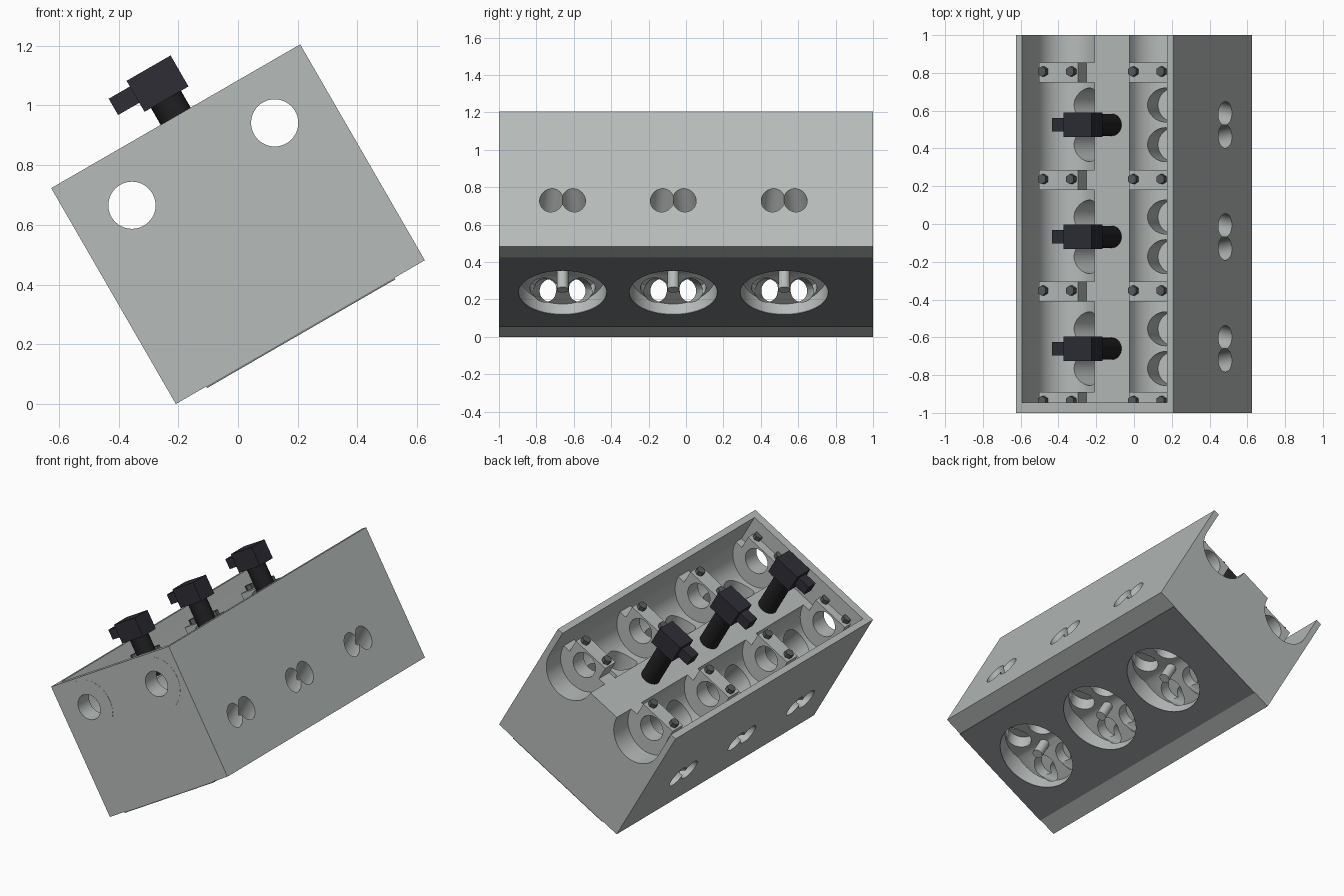
import bpy, bmesh, math
from mathutils import Matrix, Vector

if "Cube" in bpy.data.objects:
    bpy.data.objects.remove(bpy.data.objects["Cube"])

# Local frame: x across the head, y along it, z up; everything is tilted 30 degrees at the end
TILT = Matrix.Translation((0.2088, 0, 0.2408)) @ Matrix.Rotation(math.radians(-30), 4, 'Y')
W, H = 0.4815, 0.835               # half width, height
CAM_X, CAM_Z = 0.276, 0.65         # cam axes and deck height
CHANNEL_R, BORE_R = 0.168, 0.079
CYLINDERS = (-0.66, -0.068, 0.525)
BEARINGS = (-0.942, -0.3575, 0.2325, 0.8025)


def material(name, rgb):
    m = bpy.data.materials.new(name)
    m.diffuse_color = (*rgb, 1)
    m.use_nodes = True
    m.node_tree.nodes["Principled BSDF"].inputs["Base Color"].default_value = m.diffuse_color
    return m


ALUMINIUM = material("cast_aluminium", (0.47, 0.50, 0.49))
GASKET = material("gasket_grey", (0.19, 0.20, 0.205))
BOLT = material("bolt_grey", (0.10, 0.105, 0.11))
PLASTIC = material("coil_plastic", (0.026, 0.026, 0.036))
RUBBER = material("rubber_black", (0.014, 0.014, 0.016))


def make(name, bm, mat):
    bmesh.ops.recalc_face_normals(bm, faces=bm.faces)
    me = bpy.data.meshes.new(name)
    bm.to_mesh(me)
    bm.free()
    me.materials.append(mat)
    ob = bpy.data.objects.new(name, me)
    bpy.context.collection.objects.link(ob)
    return ob


def box(bm, x0, x1, y0, y1, z0, z1):
    mat = Matrix.Translation(((x0 + x1) / 2, (y0 + y1) / 2, (z0 + z1) / 2))
    bmesh.ops.create_cube(bm, size=1, matrix=mat @ Matrix.Diagonal((x1 - x0, y1 - y0, z1 - z0, 1)))


def rod(bm, a, b, r, n=32):
    a, b = Vector(a), Vector(b)
    mat = Matrix.Translation((a + b) / 2) @ (b - a).to_track_quat('Z', 'Y').to_matrix().to_4x4()
    bmesh.ops.create_cone(bm, cap_ends=True, segments=n, radius1=r, radius2=r,
                          depth=(b - a).length, matrix=mat)


def prism(bm, pts, y0, y1):
    face = bm.faces.new([bm.verts.new((x, y0, z)) for x, z in pts])
    ext = bmesh.ops.extrude_face_region(bm, geom=[face])['geom']
    bmesh.ops.translate(bm, vec=(0, y1 - y0, 0), verts=[v for v in ext if isinstance(v, bmesh.types.BMVert)])


def lower_arc(cx, r, n=24):
    return [(cx - r * math.cos(math.pi * i / n), CAM_Z - r * math.sin(math.pi * i / n)) for i in range(n + 1)]


cutters = bpy.data.collections.new("cutters")
bpy.context.scene.collection.children.link(cutters)


def cutter(bm):
    ob = make("cutter", bm, ALUMINIUM)
    bpy.context.collection.objects.unlink(ob)
    cutters.objects.link(ob)
    ob.hide_render = True
    return ob


def cut(ob, tools):
    bpy.context.view_layer.objects.active = ob
    for t in tools:
        mod = ob.modifiers.new("cut", 'BOOLEAN')
        mod.operation, mod.solver, mod.object = 'DIFFERENCE', 'EXACT', t
        bpy.ops.object.modifier_apply(modifier=mod.name)


# Cutters: open cam tray, closed by a wall at the front only
tools = []
bm = bmesh.new()
wall = CAM_X + CHANNEL_R
prism(bm, [(-wall, 1.0)] + lower_arc(-CAM_X, CHANNEL_R) + lower_arc(CAM_X, CHANNEL_R) + [(wall, 1.0)], -0.945, 1.1)
tools.append(cutter(bm))

# Cutters: cam bores
bores = []
for s in (-1, 1):
    bm = bmesh.new()
    rod(bm, (s * CAM_X, -1.1, CAM_Z), (s * CAM_X, 1.1, CAM_Z), BORE_R, 48)
    bores.append(cutter(bm))

# Cutters: chambers with pent roofs, valve seats, ports and tappet bores
slope = math.tan(math.radians(15))
for c in CYLINDERS:
    bm = bmesh.new()
    rod(bm, (0, c, -0.05), (0, c, 0.06), 0.235, 64)
    bmesh.ops.bisect_plane(bm, geom=bm.verts[:] + bm.edges[:] + bm.faces[:], plane_co=(0, 0, 0), plane_no=(1, 0, 0))
    for v in bm.verts:
        if v.co.z > 0:
            v.co.z += (0.235 - abs(v.co.x)) * slope
    tools.append(cutter(bm))
    for sx in (-1, 1):
        for sy in (-1, 1):
            for a, b, r in (
                ((0.56, 0.051, 0.332), (0.125, 0.1, 0.081), 0.0625),     # port
                ((0.105, 0.1, 0.05), (0.138, 0.1, 0.165), 0.075),        # valve seat
                ((0.185, 0.105, 0.31), (0.248, 0.105, 0.55), 0.09),      # tappet bore
            ):
                bm = bmesh.new()
                rod(bm, *[(sx * p[0], c + sy * p[1], p[2]) for p in (a, b)], r)
                tools.append(cutter(bm))

# Cylinder head casting
bm = bmesh.new()
box(bm, -W, W, -1, 1, 0, H)
head = make("cylinder_head", bm, ALUMINIUM)
cut(head, tools + bores)

# Cam bearings with caps, and flat seal rings on the front
for s, bore, side in zip((-1, 1), bores, ("left", "right")):
    cx = s * CAM_X
    for i, y in enumerate(BEARINGS):
        bm = bmesh.new()
        prism(bm, lower_arc(cx, CHANNEL_R + 0.002) + [(cx + 0.12, CAM_Z), (cx + 0.12, 0.74),
              (cx - 0.12, 0.74), (cx - 0.12, CAM_Z)], y - 0.0525, y + 0.0525)
        cut(make(f"{side}_cam_bearing_{i + 1}", bm, ALUMINIUM), [bore])
    bm = bmesh.new()
    rod(bm, (cx, -1.001, CAM_Z), (cx, -0.995, CAM_Z), CHANNEL_R, 64)
    cut(make(f"{side}_seal_ring", bm, ALUMINIUM), [bore])

# Hex cap bolts
bm = bmesh.new()
for cx in (-CAM_X, CAM_X):
    for y in BEARINGS:
        for dx in (-0.086, 0.086):
            rod(bm, (cx + dx, y + 0.005, 0.73), (cx + dx, y + 0.005, 0.768), 0.027, 6)
make("cap_bolts", bm, BOLT)

# Gasket with chamber openings
bm = bmesh.new()
box(bm, -0.364, 0.364, -1, 1, -0.006, 0.001)
gasket = make("head_gasket", bm, GASKET)
holes = []
for c in CYLINDERS:
    bm = bmesh.new()
    rod(bm, (0, c, -0.1), (0, c, 0.1), 0.235, 64)
    holes.append(cutter(bm))
cut(gasket, holes)

for i, c in enumerate(CYLINDERS):
    # Plug tip hanging in the chamber
    bm = bmesh.new()
    rod(bm, (0, c, 0.012), (0, c, 0.2), 0.031)
    make(f"plug_tip_{i + 1}", bm, ALUMINIUM)
    # Ignition coil: rubber stem, body, connector
    bm = bmesh.new()
    rod(bm, (0, c, 0.64), (0, c, 0.91), 0.058)
    make(f"coil_stem_{i + 1}", bm, RUBBER)
    bm = bmesh.new()
    box(bm, -0.083, 0.087, c - 0.065, c + 0.065, 0.9, 1.02)
    box(bm, -0.165, -0.08, c - 0.035, c + 0.035, 0.935, 0.998)
    make(f"coil_body_{i + 1}", bm, PLASTIC)

# Remove cutters, tilt everything, smooth the round parts
for ob in list(cutters.objects):
    bpy.data.objects.remove(ob)
bpy.data.collections.remove(cutters)
bpy.ops.object.select_all(action='DESELECT')
for ob in bpy.context.scene.objects:
    ob.data.transform(TILT)
    ob.select_set(True)
bpy.context.view_layer.objects.active = head
bpy.ops.object.shade_smooth_by_angle(angle=math.radians(30))
